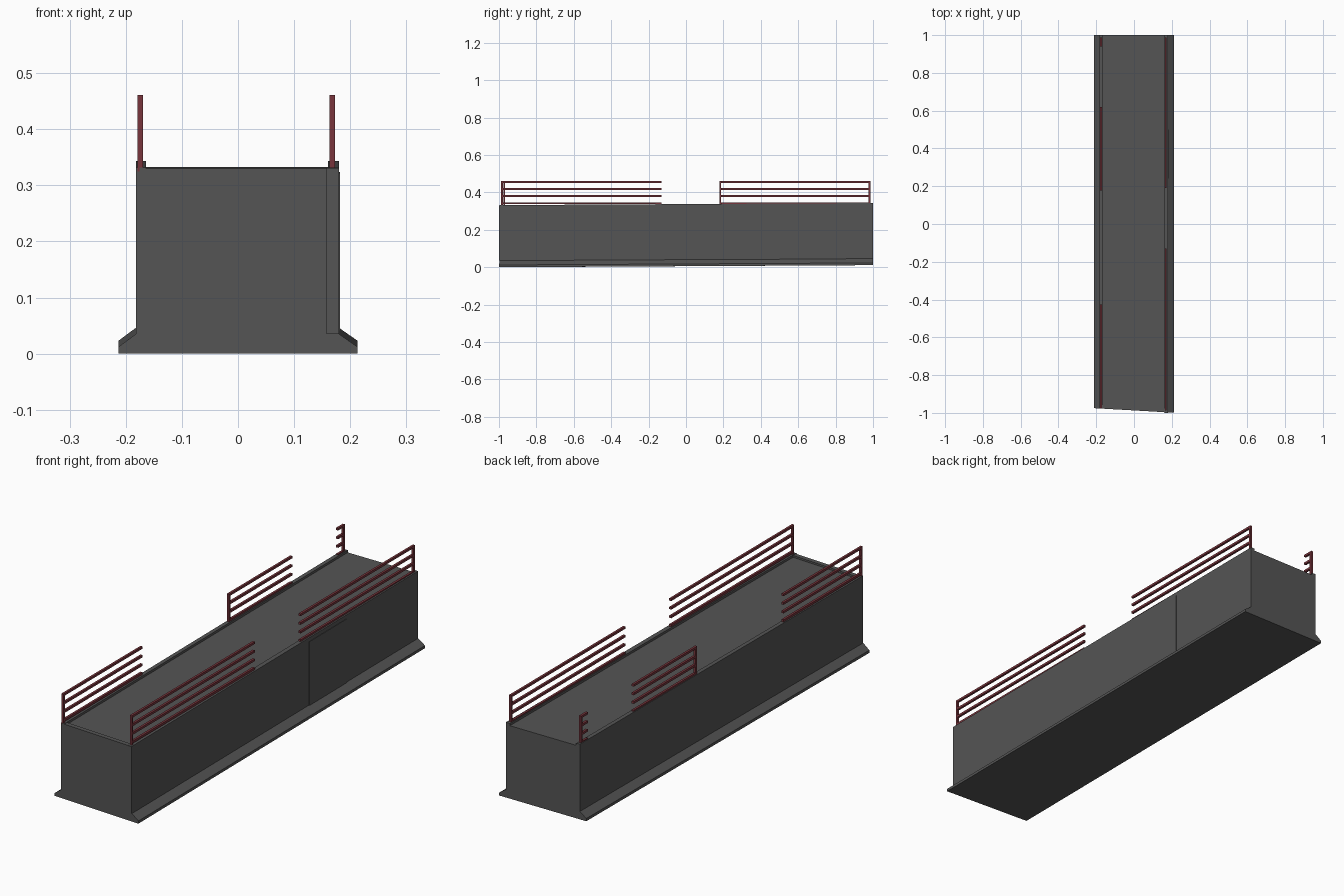
import bpy, bmesh

if "Cube" in bpy.data.objects:
    bpy.data.objects.remove(bpy.data.objects["Cube"])


def material(name, rgb):
    m = bpy.data.materials.new(name)
    m.diffuse_color = (*rgb, 1)
    m.use_nodes = True
    m.node_tree.nodes["Principled BSDF"].inputs["Base Color"].default_value = m.diffuse_color
    return m


CONCRETE = material("dark_grey", (0.09, 0.09, 0.09))
RED = material("rail_red", (0.19, 0.035, 0.045))


def front_y(x):
    # front end is cut slightly askew
    return -0.987 - 0.057 * x


def rise(y):
    # body climbs slightly towards the back
    return 0.0055 * (y + 1)


def make_object(name, bm, mat):
    bmesh.ops.recalc_face_normals(bm, faces=bm.faces)
    me = bpy.data.meshes.new(name)
    bm.to_mesh(me)
    bm.free()
    me.materials.append(mat)
    ob = bpy.data.objects.new(name, me)
    bpy.context.collection.objects.link(ob)
    return ob


def add_box(bm, x0, x1, y0, y1, z0, z1):
    verts = bmesh.ops.create_cube(bm, size=1)["verts"]
    for v in verts:
        v.co.x = x0 if v.co.x < 0 else x1
        v.co.y = y0 if v.co.y < 0 else y1
        v.co.z = z0 if v.co.z < 0 else z1
    return verts


# Body: cross-section with sloped base flange and curbs, run front to back
profile = [(-0.213, 0.0), (-0.213, 0.012), (-0.182, 0.035), (-0.182, 0.332),
           (-0.164, 0.332), (-0.164, 0.322), (0.160, 0.322), (0.160, 0.332),
           (0.180, 0.332), (0.180, 0.035), (0.213, 0.012), (0.213, 0.0)]
bm = bmesh.new()
front = [bm.verts.new((x, front_y(x), z)) for x, z in profile]
back = [bm.verts.new((x, 1.0, z + rise(1.0))) for x, z in profile]
n = len(profile)
for i in range(n):
    j = (i + 1) % n
    bm.faces.new((front[i], front[j], back[j], back[i]))
bm.faces.new(front)
bm.faces.new(back[::-1])
make_object("body", bm, CONCRETE)

# Curb across the front end
bm = bmesh.new()
for v in add_box(bm, -0.164, 0.160, 0, 0.02, 0.318, 0.330):
    v.co.y += front_y(v.co.x)
make_object("front_curb", bm, CONCRETE)

# Narrow corner strip at the right of the front end
bm = bmesh.new()
for v in add_box(bm, 0.158, 0.180, -0.003, 0.01, 0.035, 0.331):
    v.co.y += front_y(v.co.x)
make_object("front_corner_strip", bm, CONCRETE)

# Thin door panel on the right side
bm = bmesh.new()
for v in add_box(bm, 0.175, 0.182, 0.24, 0.50, 0.030, 0.315):
    v.co.z += rise(v.co.y)
make_object("side_door", bm, CONCRETE)

# Railings: four bars and one end post per section
HALF = 0.005
BARS = (0.342, 0.380, 0.418, 0.456)


def railing(name, x, y0, y1, post_y):
    bm = bmesh.new()
    for z in BARS:
        add_box(bm, x - HALF, x + HALF, y0, y1, z - HALF, z + HALF)
    add_box(bm, x - HALF, x + HALF, post_y - HALF, post_y + HALF, 0.325, 0.461)
    make_object(name, bm, RED)


LEFT, RIGHT = -0.174, 0.168
railing("right_front_railing", RIGHT, -0.985, -0.13, -0.983)
railing("right_back_railing", RIGHT, 0.19, 0.985, 0.982)
railing("left_front_railing", LEFT, -0.975, -0.425, -0.972)
railing("left_middle_railing", LEFT, 0.18, 0.62, 0.183)
railing("left_back_railing", LEFT, 0.94, 0.985, 0.982)
